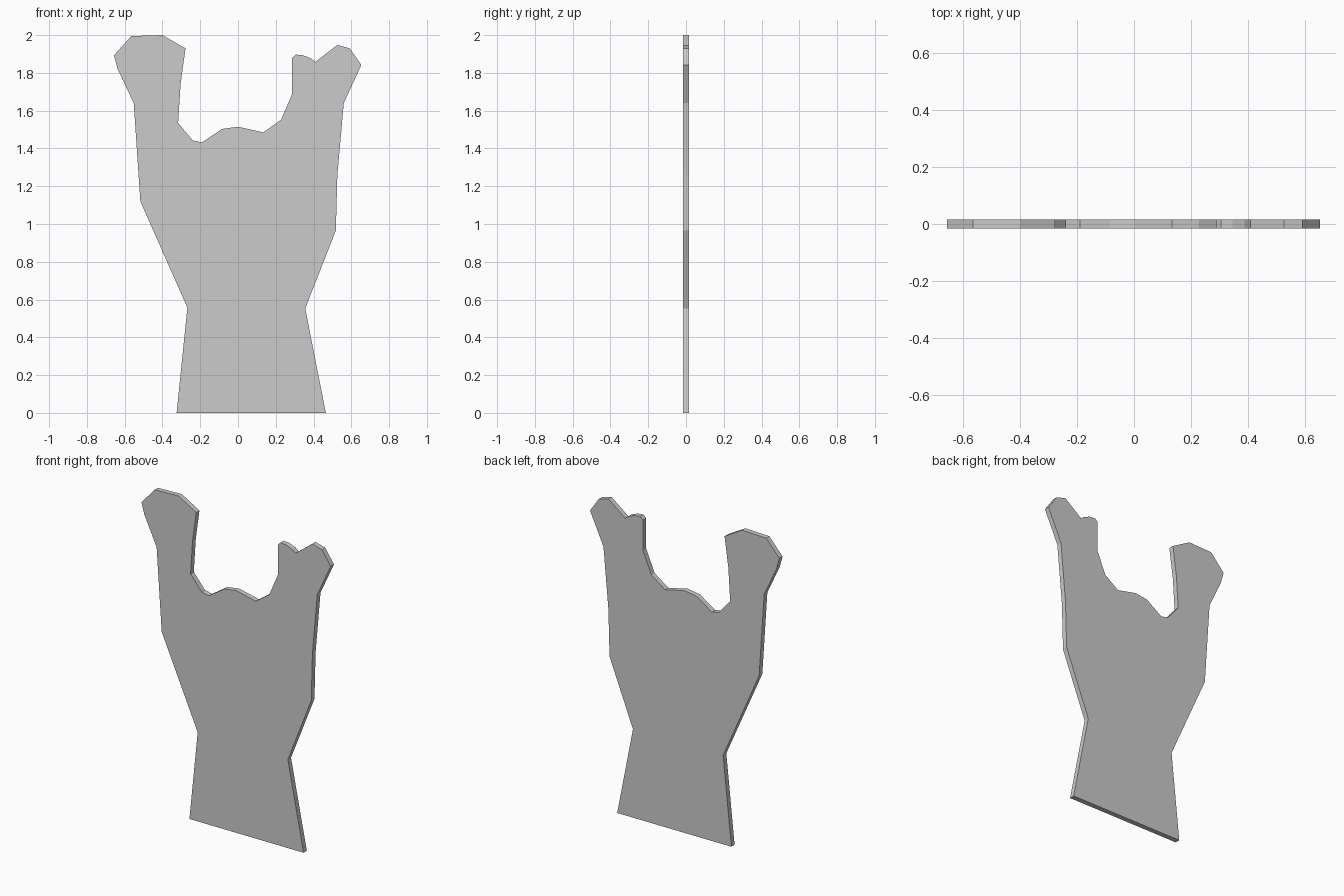
import bpy, bmesh

HALF_THICKNESS = 0.016

# Outline of the flat panel in (x, z), counter-clockwise from the bottom left
outline = [
    # base, right waist and right side
    (-0.325, 0.0), (0.465, 0.0), (0.356, 0.553), (0.518, 0.965),
    (0.526, 1.26), (0.56, 1.64),
    # right prong tip
    (0.653, 1.842), (0.592, 1.93), (0.526, 1.948), (0.409, 1.858),
    (0.388, 1.876), (0.345, 1.893), (0.305, 1.897), (0.287, 1.88),
    # scalloped gap between the prongs
    (0.287, 1.69), (0.228, 1.552), (0.134, 1.485), (0.0, 1.515),
    (-0.085, 1.503), (-0.19, 1.432), (-0.24, 1.443), (-0.317, 1.535),
    (-0.304, 1.74),
    # left prong tip
    (-0.278, 1.93), (-0.40, 2.0), (-0.565, 1.995), (-0.657, 1.893),
    (-0.637, 1.82),
    # left side and waist
    (-0.552, 1.64), (-0.517, 1.12), (-0.268, 0.557),
]

# Extrude the outline into a thin solid panel
bm = bmesh.new()
face = bm.faces.new([bm.verts.new((x, -HALF_THICKNESS, z)) for x, z in outline])
extruded = bmesh.ops.extrude_face_region(bm, geom=[face], use_keep_orig=True)
back_verts = [g for g in extruded["geom"] if isinstance(g, bmesh.types.BMVert)]
bmesh.ops.translate(bm, verts=back_verts, vec=(0, 2 * HALF_THICKNESS, 0))
bmesh.ops.recalc_face_normals(bm, faces=bm.faces)

mesh = bpy.data.meshes.new("cutout_panel")
bm.to_mesh(mesh)
bm.free()
panel = bpy.data.objects.new("cutout_panel", mesh)
bpy.context.collection.objects.link(panel)
